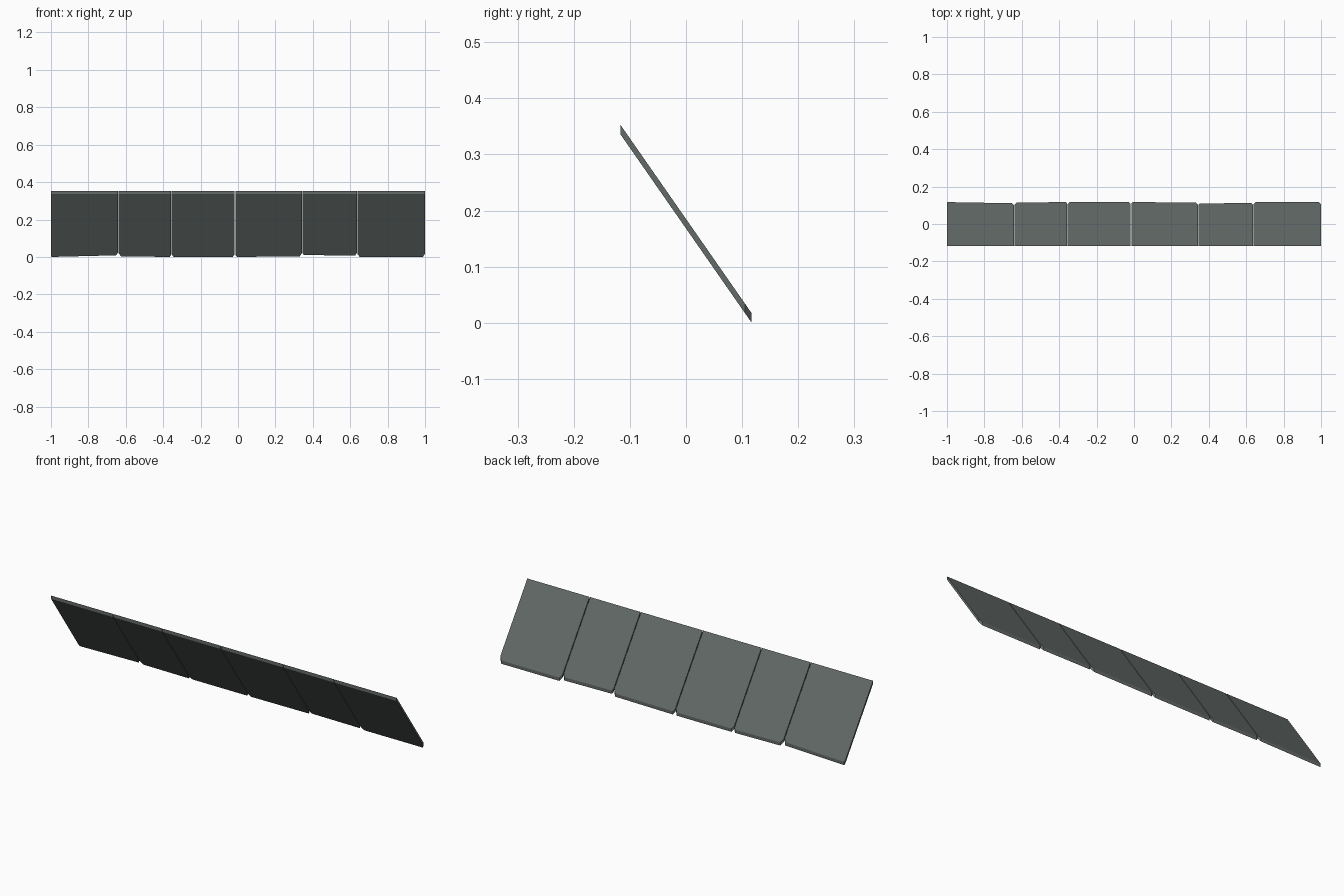
import bpy, bmesh

if "Cube" in bpy.data.objects:
    bpy.data.objects.remove(bpy.data.objects["Cube"])

slate = bpy.data.materials.new("slate grey")
slate.diffuse_color = (0.125, 0.145, 0.137, 1)
slate.use_nodes = True
slate.node_tree.nodes["Principled BSDF"].inputs["Base Color"].default_value = slate.diffuse_color

Y0, Y1 = -0.117, 0.117        # upper and lower edge of the sloping row
THICK, SLOPE = 0.017, 1.436   # vertical thickness, fall per unit of y


def height(y):
    return (Y1 - y) * SLOPE


def tile(name, x0, x1, left, right, cl, cr):
    """Sloping slate; left/right = lower edge y, cl/cr = clipped corner sizes."""
    outline = [(x0, Y0), (x1, Y0), (x1, right - cr), (x1 - cr, right),
               (x0 + cl, left), (x0, left - cl)]
    bm = bmesh.new()
    low = [bm.verts.new((x, y, height(y))) for x, y in outline]
    top = [bm.verts.new((x, y, height(y) + THICK)) for x, y in outline]
    bm.faces.new(low[::-1])
    bm.faces.new(top)
    n = len(outline)
    for i in range(n):
        j = (i + 1) % n
        bm.faces.new((low[i], low[j], top[j], top[i]))
    bmesh.ops.recalc_face_normals(bm, faces=bm.faces)
    me = bpy.data.meshes.new(name)
    bm.to_mesh(me)
    bm.free()
    me.materials.append(slate)
    bpy.context.collection.objects.link(bpy.data.objects.new(name, me))


# Row of six slates: x range, lower edge left/right, corner clips
row = [(-1.0, -0.642, 0.117, 0.111, 0.004, 0.010),
       (-0.638, -0.359, 0.115, 0.117, 0.012, 0.006),
       (-0.355, -0.018, 0.117, 0.117, 0.010, 0.010),
       (-0.014, 0.342, 0.117, 0.115, 0.008, 0.012),
       (0.346, 0.636, 0.110, 0.112, 0.006, 0.010),
       (0.640, 1.0, 0.117, 0.117, 0.010, 0.012)]
for k, args in enumerate(row):
    tile(f"roof_slate_{k + 1}", *args)
